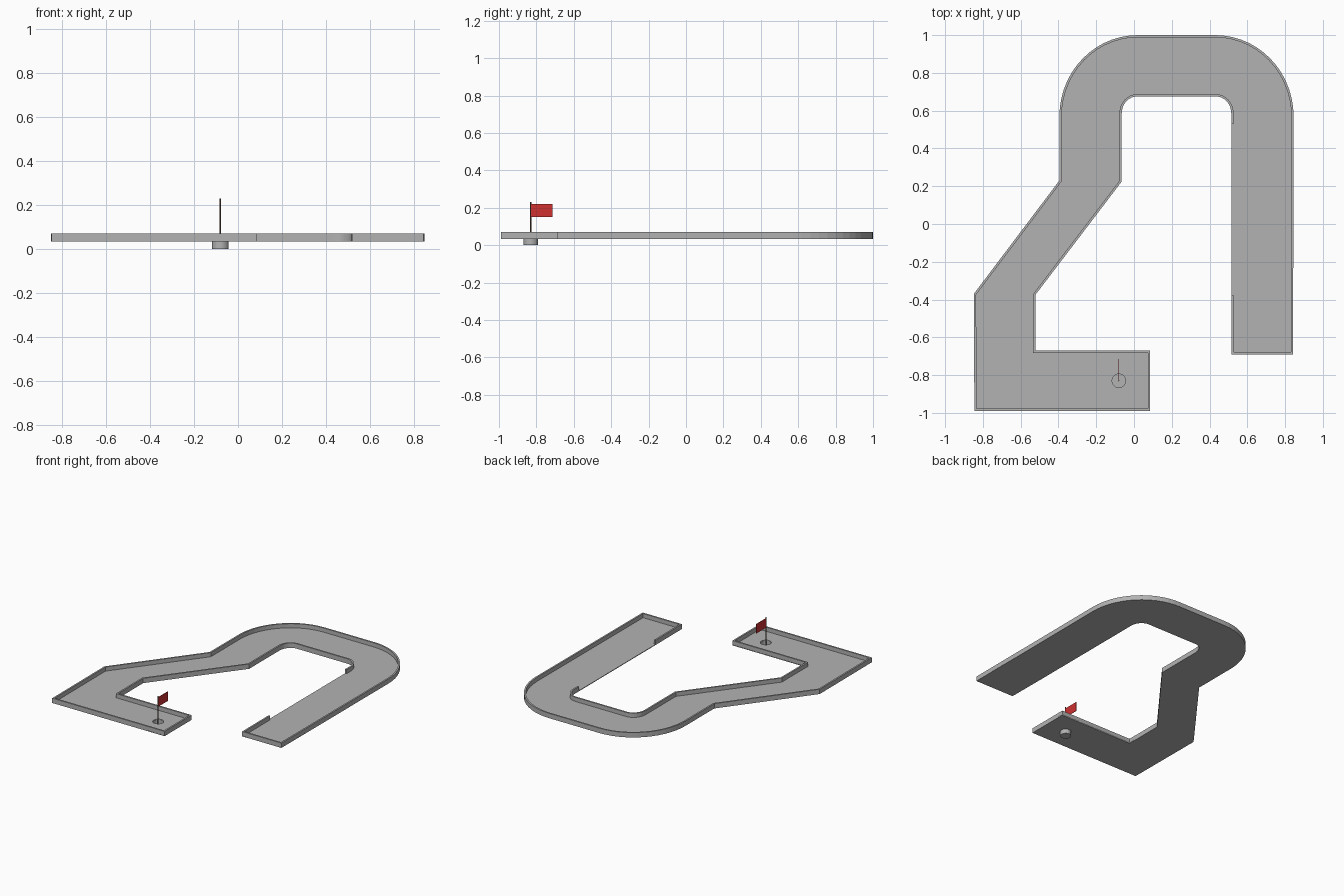
import bpy, bmesh, math
from mathutils import Vector

if "Cube" in bpy.data.objects:
    bpy.data.objects.remove(bpy.data.objects["Cube"])

def material(name, rgb):
    m = bpy.data.materials.new(name)
    m.diffuse_color = (*rgb, 1)
    m.use_nodes = True
    m.node_tree.nodes["Principled BSDF"].inputs["Base Color"].default_value = m.diffuse_color
    return m

GREY = material("grey", (0.45, 0.45, 0.45))
RED = material("red", (0.62, 0.03, 0.03))
BROWN = material("dark brown", (0.12, 0.07, 0.04))

BASE, TOP, FLOOR = 0.034, 0.07, 0.039
WALL = 0.012
CUP = (-0.08, -0.83)
CUP_R = 0.038

def arc(cx, cy, rx, ry, a0, a1, n):
    return [(cx + rx * math.cos(math.radians(a0 + (a1 - a0) * i / n)),
             cy + ry * math.sin(math.radians(a0 + (a1 - a0) * i / n))) for i in range(n + 1)]

def finish(bm, name, mat):
    bmesh.ops.recalc_face_normals(bm, faces=bm.faces)
    mesh = bpy.data.meshes.new(name)
    bm.to_mesh(mesh)
    bm.free()
    mesh.materials.append(mat)
    ob = bpy.data.objects.new(name, mesh)
    bpy.context.collection.objects.link(ob)
    return ob

def inset(path, d):
    """Mitred offset of an open path to its left."""
    pts = [Vector(p) for p in path]
    out = []
    for i, p in enumerate(pts):
        dirs = []
        if i > 0:
            dirs.append((p - pts[i - 1]).normalized())
        if i < len(pts) - 1:
            dirs.append((pts[i + 1] - p).normalized())
        normals = [Vector((-t.y, t.x)) for t in dirs]
        m = sum(normals, Vector((0, 0))).normalized()
        out.append(p + m * d / m.dot(normals[0]))
    return out

# course outline, counter-clockwise, open along the gap in the right lane's inner wall
outline = [(0.515, -0.375), (0.517, -0.69), (0.842, -0.69)]
outline += arc(0.43, 0.57, 0.415, 0.43, 0, 90, 14)
outline += arc(0.02, 0.57, 0.415, 0.43, 90, 180, 14)
outline += [(-0.395, 0.23), (-0.848, -0.37), (-0.845, -0.99), (0.085, -0.99),
            (0.085, -0.67), (-0.522, -0.67), (-0.522, -0.375), (-0.065, 0.225)]
outline += arc(0.015, 0.585, 0.08, 0.09, 180, 90, 8)
outline += arc(0.435, 0.585, 0.08, 0.09, 90, 0, 8)
outline += [(0.515, 0.53)]

# border wall swept along the outline
bm = bmesh.new()
rings = []
for o, i in zip(outline, inset(outline, WALL)):
    rings.append([bm.verts.new((p[0], p[1], z))
                  for p, z in ((o, BASE), (o, TOP), (i, TOP), (i, BASE))])
for a, b in zip(rings, rings[1:]):
    for k in range(4):
        bm.faces.new((a[k], a[(k + 1) % 4], b[(k + 1) % 4], b[k]))
bm.faces.new(rings[0])
bm.faces.new(rings[-1])
finish(bm, "border_wall", GREY)

# floor slab with a round hole for the cup
curve = bpy.data.curves.new("floor_profile", 'CURVE')
curve.dimensions = '2D'
curve.fill_mode = 'BOTH'
curve.extrude = (FLOOR - BASE) / 2
hole = arc(*CUP, CUP_R, CUP_R, 0, 360, 24)[:-1]
for pts in (outline, hole):
    s = curve.splines.new('POLY')
    s.points.add(len(pts) - 1)
    for p, q in zip(s.points, pts):
        p.co = (q[0], q[1], 0, 1)
    s.use_cyclic_u = True
curve.materials.append(GREY)
floor = bpy.data.objects.new("floor", curve)
floor.location.z = (FLOOR + BASE) / 2
bpy.context.collection.objects.link(floor)
bpy.context.view_layer.objects.active = floor
floor.select_set(True)
bpy.ops.object.convert(target='MESH')

# cup hanging below the floor: outer side, thin inner side, closed bottom
bm = bmesh.new()
profile = [(CUP_R, FLOOR), (CUP_R, 0), (0, 0)]
rows = [[bm.verts.new((CUP[0] + r * math.cos(t * math.tau / 24),
                       CUP[1] + r * math.sin(t * math.tau / 24), z)) for t in range(24)]
        for r, z in ((CUP_R, 0), (CUP_R, BASE), (CUP_R - 0.002, BASE), (CUP_R - 0.002, 0.003))]
for a, b in zip(rows, rows[1:]):
    for k in range(24):
        bm.faces.new((a[k], a[(k + 1) % 24], b[(k + 1) % 24], b[k]))
bm.faces.new(rows[0])
bm.faces.new(rows[-1])
finish(bm, "cup", GREY)

# flag pole
bm = bmesh.new()
bmesh.ops.create_cone(bm, cap_ends=True, segments=8, radius1=0.003, radius2=0.003, depth=0.228)
bmesh.ops.translate(bm, verts=bm.verts, vec=(*CUP, 0.116))
finish(bm, "flag_pole", BROWN)

# flag
bm = bmesh.new()
bmesh.ops.create_cube(bm, size=1)
bmesh.ops.scale(bm, verts=bm.verts, vec=(0.003, 0.115, 0.07))
bmesh.ops.translate(bm, verts=bm.verts, vec=(CUP[0], CUP[1] + 0.0575, 0.185))
finish(bm, "flag", RED)
